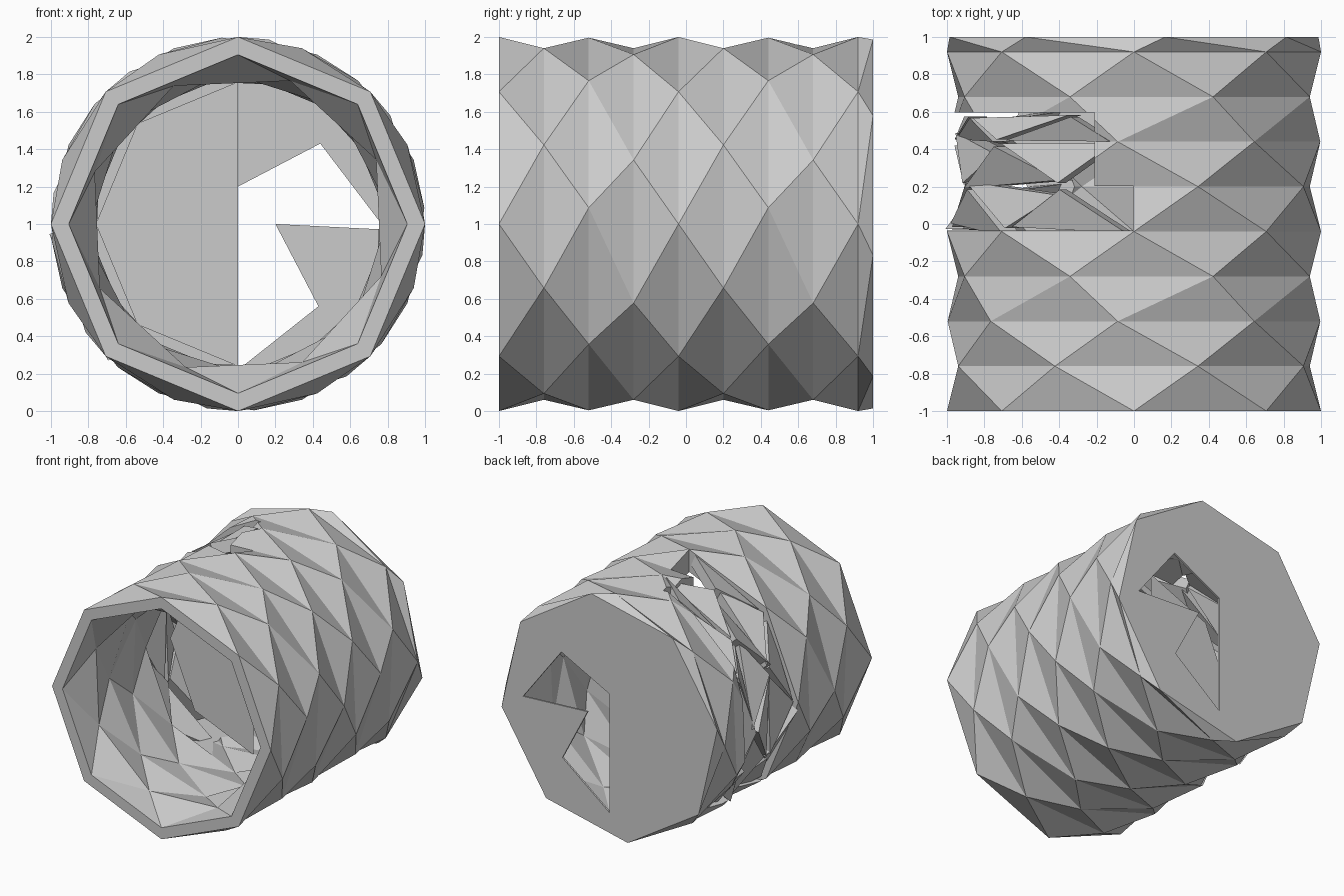
import bpy, bmesh, math, random
from mathutils import Vector, Matrix

if "Cube" in bpy.data.objects:
    bpy.data.objects.remove(bpy.data.objects["Cube"])

random.seed(4)
N = 8
STEP = 2 * math.pi / N
YS = [-1, -.76, -.52, -.28, -.04, .2, .44, .68, .92, 1]
TURN = [0, 20, 40, 70, 90, 110, 130, 160, 180, 189.6]   # twist of each ring


def ring_points(y, turn, r):
    a0 = math.radians(turn)
    return [Vector((r * math.sin(a0 + i * STEP), y, 1 + r * math.cos(a0 + i * STEP)))
            for i in range(N)]


def add_object(name, bm):
    me = bpy.data.meshes.new(name)
    bm.to_mesh(me)
    bm.free()
    ob = bpy.data.objects.new(name, me)
    bpy.context.collection.objects.link(ob)
    return ob


def strip_tris(a, b):
    """Antiprism triangles between two neighbouring rings."""
    out = []
    for i in range(N):
        j = (i + 1) % N
        out += [(a[i], a[j], b[i]), (b[i], a[j], b[j])]
    return out


def edges_of(bm, loop):
    res = []
    for i, v in enumerate(loop):
        w = loop[(i + 1) % len(loop)]
        res.append(bm.edges.get((v, w)) or bm.edges.new((v, w)))
    return res


# twisted drum: faceted outer skin, inner skin, front rim
bm = bmesh.new()
outer = [[bm.verts.new(p) for p in ring_points(y, t, 1)] for y, t in zip(YS, TURN)]
inner_ys = YS[:8] + [.985]
inner = [[bm.verts.new(p) for p in ring_points(y, t, .905 if k == 0 else .815)]
         for k, (y, t) in enumerate(zip(inner_ys, TURN))]
for skin in (outer, inner):
    for a, b in zip(skin, skin[1:]):
        for tri in strip_tris(a, b):
            bm.faces.new(tri)
for i in range(N):
    j = (i + 1) % N
    bm.faces.new((outer[0][i], outer[0][j], inner[0][j], inner[0][i]))

# thin back wall with a jagged opening
HOLE = [(0, 1.2), (.44, 1.43), (.79, .97), (.2, 1), (.43, .56), (0, .22)]
loops = []
for rim, y in ((outer[-1], 1), (inner[-1], .985)):
    hole = [bm.verts.new((x, y, z)) for x, z in HOLE]
    loops.append(hole)
    bmesh.ops.triangle_fill(bm, use_beauty=True, normal=(0, 1, 0),
                            edges=edges_of(bm, rim) + edges_of(bm, hole))
for i in range(len(HOLE)):
    j = (i + 1) % len(HOLE)
    bm.faces.new((loops[0][i], loops[0][j], loops[1][j], loops[1][i]))
bmesh.ops.recalc_face_normals(bm, faces=bm.faces[:])
drum = add_object("twisted_drum", bm)

# breach cut through the left side
bm = bmesh.new()
plan = [(-1.3, -.036), (-.003, -.036), (-.003, .203), (-.21, .203), (-.21, .597), (-1.3, .597)]
face = bm.faces.new([bm.verts.new((x, y, .27)) for x, y in plan])
ext = bmesh.ops.extrude_face_region(bm, geom=[face])["geom"]
bmesh.ops.translate(bm, vec=(0, 0, 2),
                    verts=[g for g in ext if isinstance(g, bmesh.types.BMVert)])
bmesh.ops.recalc_face_normals(bm, faces=bm.faces[:])
cutter = add_object("breach_cutter", bm)
cutter.hide_render = True
cutter.hide_set(True)
mod = drum.modifiers.new("breach", 'BOOLEAN')
mod.operation = 'DIFFERENCE'
mod.solver = 'EXACT'
mod.object = cutter

# half bulkhead standing across the inside behind the breach
bm = bmesh.new()
half = [p for p in ring_points(.2, 0, .76) if p.x < .01]
half.sort(key=lambda p: p.z)
bm.faces.new([bm.verts.new(p) for p in half])
bmesh.ops.recalc_face_normals(bm, faces=bm.faces[:])
bm.normal_update()
if bm.faces[:][0].normal.y > 0:
    bmesh.ops.reverse_faces(bm, faces=bm.faces[:])
add_object("half_bulkhead", bm)

# loose shards of the skin left in the breach
bm = bmesh.new()
for k in (4, 5, 6):
    a = ring_points(YS[k], TURN[k], 1)
    b = ring_points(YS[k + 1], TURN[k + 1], 1)
    for tri in strip_tris(a, b):
        c = sum(tri, Vector()) / 3
        if c.x > -.25 or c.z < .3:
            continue
        pts = [Vector((p.x, min(p.y, .58), p.z)) for p in tri]
        c = sum(pts, Vector()) / 3
        out = Vector((c.x, 0, c.z - 1)).normalized()
        tilt = Matrix.Rotation(random.uniform(-.2, .2), 3,
                               Vector([random.uniform(-1, 1) for _ in range(3)]).normalized())
        pts = [c - out * .03 + tilt @ ((p - c) * .88) for p in pts]
        top = [bm.verts.new(p) for p in pts]
        low = [bm.verts.new(p - out * .1) for p in pts]
        bm.faces.new(top)
        bm.faces.new(low[::-1])
        for i in range(3):
            j = (i + 1) % 3
            bm.faces.new((top[j], top[i], low[i], low[j]))
bmesh.ops.recalc_face_normals(bm, faces=bm.faces[:])
add_object("broken_shards", bm)
